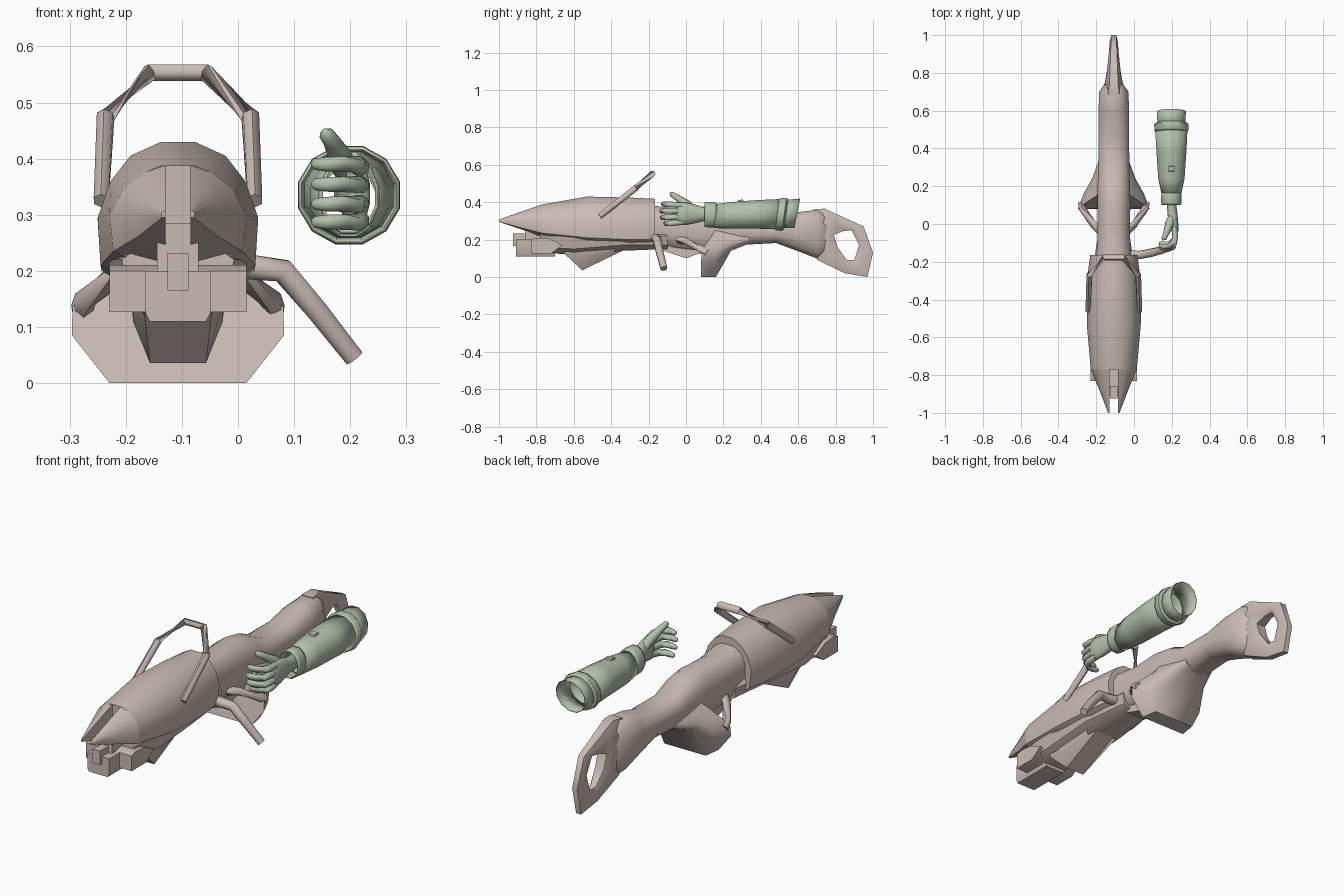
import bpy, bmesh, math
from mathutils import Vector

CX = -0.107                      # centre plane of the weapon
AX, AZ = 0.198, 0.335            # axis of the forearm


def material(name, rgb):
    m = bpy.data.materials.new(name)
    m.diffuse_color = (*rgb, 1)
    return m


BONE = material("pale_bone", (0.60, 0.50, 0.46))
GREEN = material("grey_green", (0.45, 0.53, 0.41))


def finish(name, bm, mat, angle=38):
    bmesh.ops.recalc_face_normals(bm, faces=bm.faces[:])
    me = bpy.data.meshes.new(name)
    bm.to_mesh(me)
    bm.free()
    me.materials.append(mat)
    me.shade_smooth()
    me.set_sharp_from_angle(angle=math.radians(angle))
    ob = bpy.data.objects.new(name, me)
    bpy.context.collection.objects.link(ob)
    return ob


def skin(name, rings, mat, caps=True, closed=False, angle=38):
    """Join equal rings of points into a surface."""
    bm = bmesh.new()
    rows = [[bm.verts.new(p) for p in r] for r in rings]
    n = len(rows[0])
    pairs = list(zip(rows, rows[1:])) + ([(rows[-1], rows[0])] if closed else [])
    for a, b in pairs:
        for i in range(n):
            j = (i + 1) % n
            bm.faces.new((a[i], a[j], b[j], b[i]))
    if caps and not closed:
        bm.faces.new(rows[0])
        bm.faces.new(rows[-1][::-1])
    return finish(name, bm, mat, angle)


def mirrored(y, half, cx=CX):
    """Full ring from a right-hand half profile of (half width, z)."""
    return [(cx + x, y, z) for x, z in half] + [(cx - x, y, z) for x, z in half[::-1]]


def oval(y, cx, cz, rx, rz, n=12, tilt=0, power=1.0):
    ring = []
    for i in range(n):
        t = 2 * math.pi * (i + .5) / n
        c, s = math.cos(t), math.sin(t)
        c, s = (math.copysign(abs(v) ** power, v) for v in (c, s))
        ring.append((cx + rx * c, y + tilt * s, cz + rz * s))
    return ring


def tube(name, pts, radii, mat, n=8):
    """Round tube along a path, radius given at every point."""
    pts = [Vector(p) for p in pts]
    rings = []
    for i, p in enumerate(pts):
        t = (pts[min(i + 1, len(pts) - 1)] - pts[max(i - 1, 0)]).normalized()
        up = Vector((0, 1, 0)) if abs(t.y) < .75 else Vector((0, 0, 1))
        u = t.cross(up).normalized()
        v = t.cross(u)
        rings.append([p + radii[i] * (u * math.cos(a) + v * math.sin(a))
                      for a in (2 * math.pi * (k + .5) / n for k in range(n))])
    return skin(name, rings, mat, angle=60)


def prism(name, outline, hw, mat=BONE, cx=CX):
    """Side outline of (y, z) extruded across x."""
    return skin(name, [[(cx + s * hw, y, z) for y, z in outline] for s in (-1, 1)], mat)


# Long front shell
skin("front_shell", [
    mirrored(-.77, [(.028, .388), (.06, .375), (.098, .345), (.122, .30), (.115, .235), (.05, .21)]),
    mirrored(-.53, [(.03, .43), (.085, .405), (.12, .36), (.143, .295), (.138, .21), (.06, .16)]),
    mirrored(-.30, [(.03, .425), (.08, .40), (.117, .36), (.143, .29), (.136, .20), (.06, .155)]),
    mirrored(-.165, [(.03, .418), (.07, .395), (.105, .35), (.125, .29), (.115, .20), (.06, .17)]),
], BONE)

# Forked front tips
for s, side in ((-1, "left"), (1, "right")):
    skin(side + "_front_prong", [[(CX + s * x, y, z) for x, z in half] for y, half in (
        (-.77, [(.022, .388), (.06, .375), (.098, .345), (.122, .30), (.115, .235), (.022, .21)]),
        (-.88, [(.022, .35), (.046, .345), (.065, .325), (.076, .30), (.07, .262), (.022, .255)]),
        (-1.0, [(.022, .307), (.025, .307), (.028, .305), (.03, .30), (.028, .295), (.022, .295)]))], BONE)

# Lower chassis and nozzle blocks under the shell
skin("lower_chassis", [
    mirrored(-.78, [(.06, .25), (.10, .22), (.09, .16), (.05, .13)]),
    mirrored(-.60, [(.08, .25), (.125, .22), (.11, .15), (.06, .12)]),
    mirrored(-.35, [(.08, .25), (.13, .22), (.11, .17), (.06, .14)]),
    mirrored(-.10, [(.08, .25), (.09, .22), (.08, .17), (.05, .15)])], BONE)
prism("side_blocks", [(-.83, .127), (-.83, .20), (-.80, .21), (-.73, .205), (-.66, .17), (-.72, .127)], .122)
skin("nozzle", [mirrored(y, [(.058, .20), (.058, .125), (.05, .11)]) for y in (-.91, -.70)], BONE)
prism("nozzle_top", [(-.86, .20), (-.86, .285), (-.70, .285), (-.70, .20)], .037)
prism("nozzle_sight", [(-.925, .165), (-.925, .232), (-.80, .232), (-.80, .165)], .019)
skin("belly_fin", [
    mirrored(-.65, [(.08, .17), (.08, .14), (.06, .125)]),
    mirrored(-.555, [(.085, .17), (.08, .11), (.05, .036)]),
    mirrored(-.33, [(.08, .18), (.08, .16), (.05, .145)])], BONE)

# Carrying loop over the shell
loop = [(.137, -.46, .325), (.129, -.27, .475), (.05, -.178, .553)]
path = [(CX - x, y, z) for x, y, z in loop] + [(CX + x, y, z) for x, y, z in loop[::-1]]
tube("carrying_loop", path, [.015, .017, .017, .017, .017, .015], BONE, 6)

# Side grip on the right
tube("side_grip", [(-.06, -.15, .21), (.02, -.165, .207), (.08, -.155, .2), (.14, -.14, .13),
                   (.207, -.118, .045)], [.024, .024, .023, .021, .019], BONE, 8)

# Middle body, neck and stock in one smooth loft
skin("body_and_neck", [oval(y, CX, (a + b) / 2, w, (b - a) / 2, 12, 0, .8) for y, w, a, b in (
    (-.18, .095, .17, .385), (-.05, .088, .14, .37), (.10, .09, .12, .38), (.20, .088, .15, .36),
    (.30, .085, .17, .315), (.48, .083, .18, .315), (.60, .083, .135, .35), (.70, .08, .095, .363),
    (.75, .045, .11, .345), (.78, .02, .16, .27))], BONE, angle=70)

# Flared skirt, its front face swept back beside the body, with a strut on each side
front = [(.05, .15, .30), (.09, .15, .24), (.165, .10, .165), (.188, .085, .135),
         (.189, .08, .085), (.122, .08, 0)]
skin("flared_skirt", [
    [(CX + x, y, z) for x, y, z in front] + [(CX - x, y, z) for x, y, z in front[::-1]],
    mirrored(.16, [(.05, .29), (.095, .24), (.14, .18), (.16, .13), (.155, .09), (.11, 0)]),
    mirrored(.24, [(.05, .26), (.085, .23), (.105, .20), (.115, .175), (.105, .155), (.07, .14)]),
    mirrored(.34, [(.05, .25), (.07, .23), (.078, .21), (.078, .20), (.07, .19), (.05, .18)])],
    BONE, angle=55)
for s, side in ((-1, "left"), (1, "right")):
    tube(side + "_skirt_strut", [(CX + s * x, y, z) for x, y, z in (
        (.07, -.04, .20), (.11, 0, .19), (.165, .08, .15), (.172, .11, .13))],
        [.02, .02, .021, .02], BONE, 6)
prism("trigger_bump", [(-.12, .14), (0, .10), (.08, .13), (.08, .18), (-.12, .18)], .05)

# Stock ring: outer and inner edge points with half width
stations = [(.68, .36, .79, .225, .05), (.74, .366, .84, .245, .038), (.95, .27, .885, .25, .025),
            (1.0, .13, .925, .17, .022), (.97, 0, .90, .09, .022), (.85, .02, .86, .09, .028),
            (.70, .092, .81, .16, .046)]
rings = []
for oy, oz, iy, iz, w in stations:
    my, mz = (oy + iy) / 2, (oz + iz) / 2
    rings.append([(CX + x * w, y, z) for x, y, z in (
        (.6, oy, oz), (1, my, mz), (.5, iy, iz), (-.5, iy, iz), (-1, my, mz), (-.6, oy, oz))])
skin("stock_ring", rings, BONE, closed=True, angle=60)

# Hollow forearm armour, open at both ends
def sleeve(name, rows, thick, n=12):
    ob = skin(name, [oval(y, AX, z, rx, rz, n, t) for y, z, rx, rz, t in rows], GREEN, caps=False)
    mod = ob.modifiers.new("wall", "SOLIDIFY")
    mod.thickness = thick
    mod.offset = -1


sleeve("forearm_guard", [(.15, .325, .052, .066, 0), (.24, .33, .072, .073, 0), (.38, .335, .082, .079, 0),
                         (.50, .336, .088, .084, .01)], .004)
sleeve("wrist_band", [(.10, .333, .053, .067, 0), (.115, .333, .056, .07, 0), (.15, .333, .056, .07, 0),
                      (.165, .33, .053, .067, 0)], .005)
sleeve("elbow_rim", [(.488, .335, .088, .086, .01), (.498, .335, .093, .09, .01),
                     (.525, .335, .094, .091, .012), (.535, .336, .082, .083, .012)], .005)
sleeve("elbow_cuff", [(.50, .337, .075, .076, .01), (.595, .34, .079, .082, .015)], .003)
prism("guard_button", [(.275, .395), (.28, .412), (.305, .414), (.31, .40)], .016, GREEN, AX)

# Hand: palm, four curled fingers and a raised thumb
skin("palm", [oval(y, x, z, rx, rz, 10) for y, x, z, rx, rz in (
    (.16, .198, .335, .028, .036), (.09, .2, .336, .026, .038), (.05, .204, .338, .028, .05),
    (0, .21, .338, .026, .06), (-.035, .216, .338, .02, .058), (-.05, .217, .338, .012, .05))],
    GREEN, angle=70)
for name, z, spread, reach in (("index", .382, .008, -.118), ("middle", .352, .002, -.128),
                               ("ring", .321, -.002, -.123), ("little", .293, -.006, -.105)):
    tube(name + "_finger", [(.214, -.02, z), (.218, -.06, z + spread / 2), (.212, reach + .022, z + spread),
                            (.188, reach, z + spread), (.158, reach - .002, z + spread),
                            (.138, reach + .004, z + spread), (.132, reach + .006, z + spread)],
         [.016, .0165, .016, .015, .014, .011, .005], GREEN)
tube("thumb", [(.205, .045, .355), (.188, .005, .388), (.178, -.03, .412), (.168, -.055, .43),
               (.158, -.076, .443), (.154, -.084, .449)], [.02, .024, .02, .016, .014, .006], GREEN)
